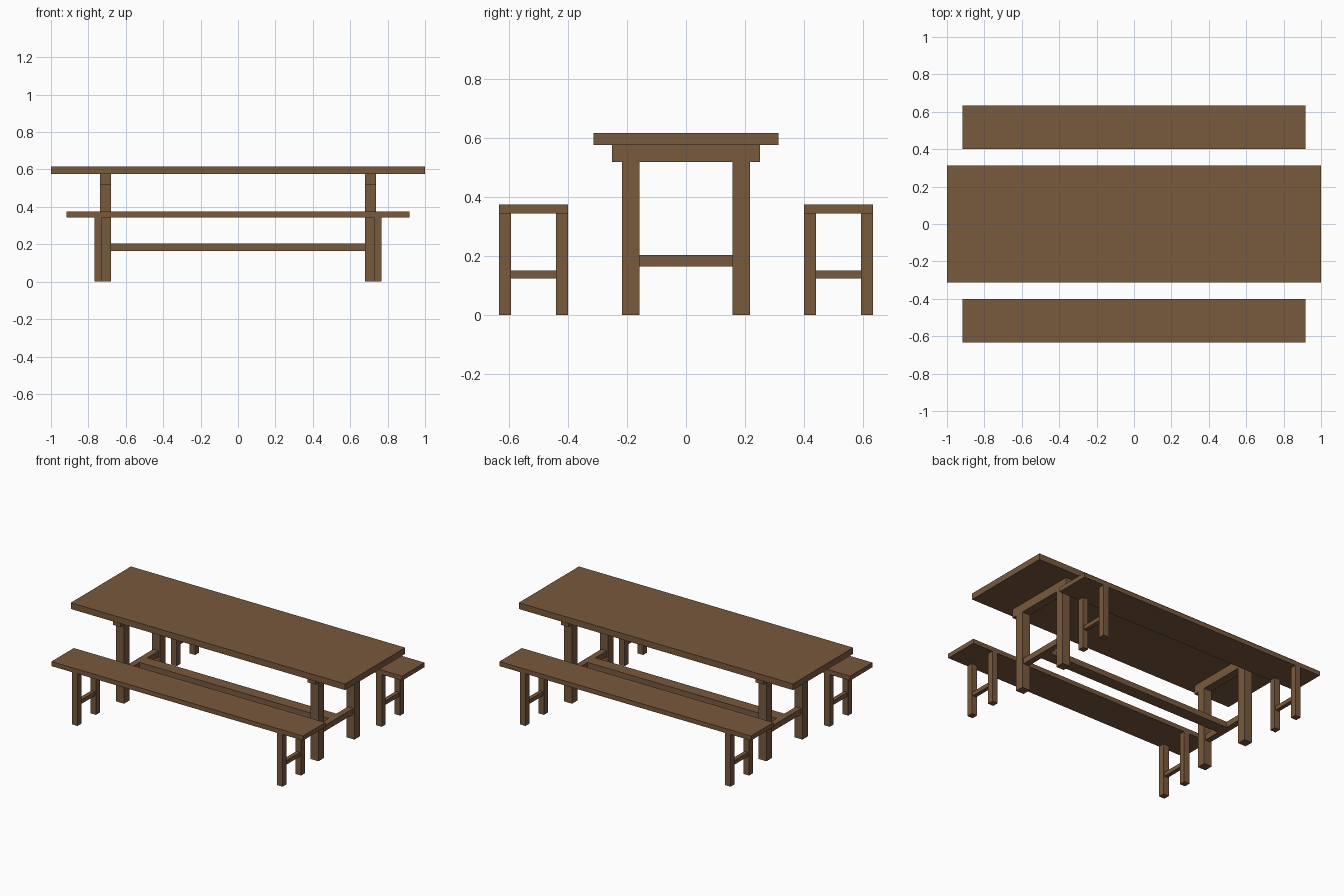
import bpy

cube = bpy.data.objects.get("Cube")
if cube:
    bpy.data.objects.remove(cube, do_unlink=True)

wood = bpy.data.materials.new("brown_wood")
wood.use_nodes = True
colour = (0.19, 0.1, 0.047, 1)
wood.diffuse_color = colour
wood.node_tree.nodes["Principled BSDF"].inputs["Base Color"].default_value = colour


def board(name, x, y, z):
    """Add a box from (low, high) pairs on each axis."""
    spans = (x, y, z)
    centre = [(low + high) / 2 for low, high in spans]
    bpy.ops.mesh.primitive_cube_add(size=1, location=centre)
    obj = bpy.context.object
    obj.name = name
    obj.scale = [high - low for low, high in spans]
    bpy.ops.object.transform_apply(location=False, rotation=False, scale=True)
    obj.data.materials.append(wood)


def mirrored(low, high, sign):
    return tuple(sorted((low * sign, high * sign)))


SIDES = ((1, "left"), (-1, "right"))
DEPTHS = ((-1, "front"), (1, "back"))

# Table top and long centre stretcher
board("table_top", (-1, 1), (-0.313, 0.313), (0.576, 0.617))
board("table_long_stretcher", (-0.69, 0.69), (-0.04, 0.04), (0.165, 0.203))

# Table end frames
for sx, side in SIDES:
    leg_x = mirrored(0.68, 0.738, sx)
    board(f"table_{side}_bearer", leg_x, (-0.25, 0.25), (0.518, 0.576))
    board(f"table_{side}_stretcher", mirrored(0.689, 0.729, sx), (-0.16, 0.16), (0.165, 0.203))
    for sy, depth in DEPTHS:
        board(f"table_{depth}_{side}_leg", leg_x, mirrored(0.158, 0.216, sy), (0, 0.518))

# Benches: seat plank, legs and a rail at each end
for sy, depth in DEPTHS:
    board(f"{depth}_bench_seat", (-0.917, 0.917), mirrored(0.4, 0.633, sy), (0.344, 0.374))
    for sx, side in SIDES:
        leg_x = mirrored(0.727, 0.768, sx)
        board(f"{depth}_bench_{side}_rail", mirrored(0.734, 0.761, sx),
              mirrored(0.44, 0.593, sy), (0.124, 0.151))
        board(f"{depth}_bench_{side}_inner_leg", leg_x, mirrored(0.4, 0.441, sy), (0, 0.344))
        board(f"{depth}_bench_{side}_outer_leg", leg_x, mirrored(0.592, 0.633, sy), (0, 0.344))
